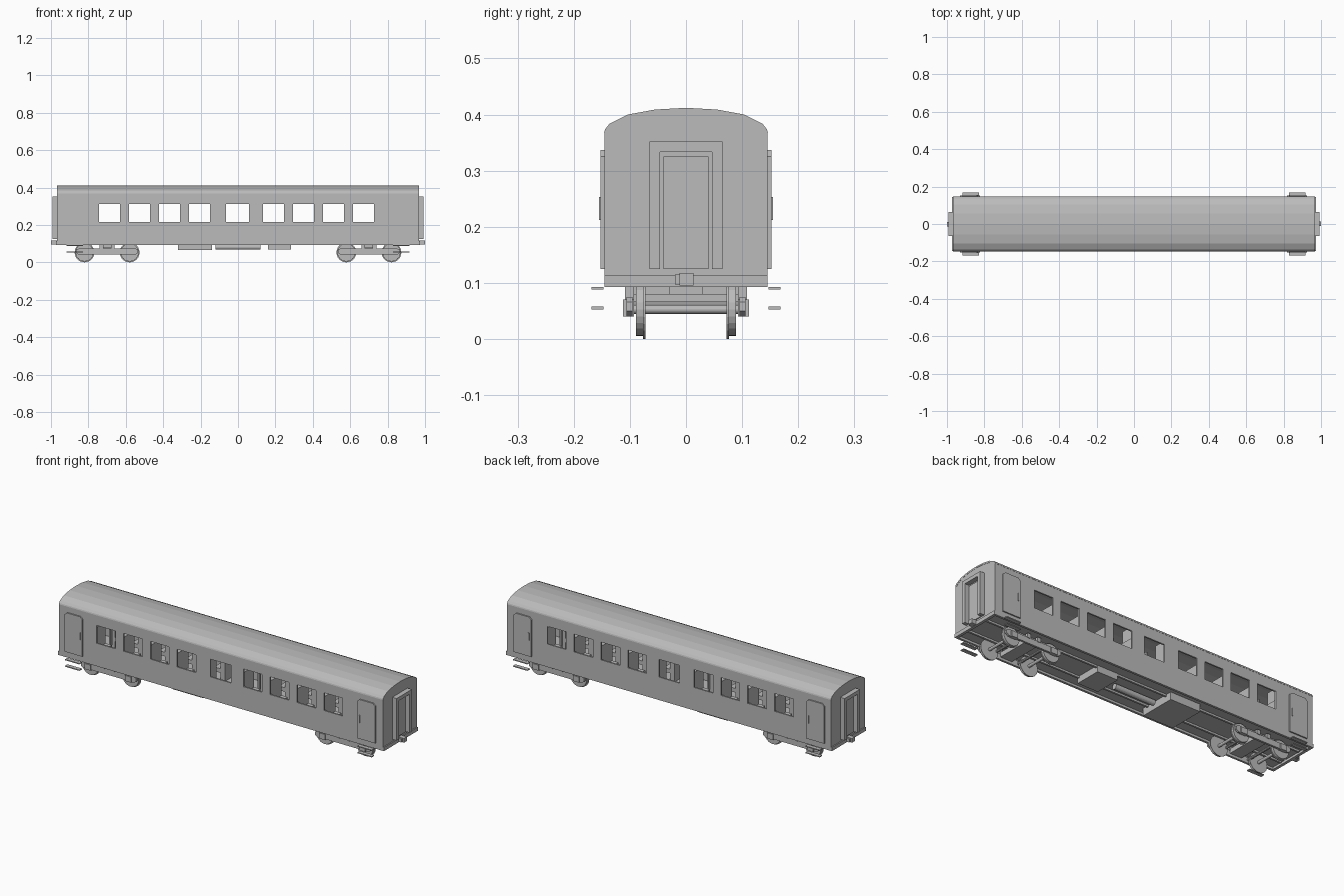
import bpy, bmesh, math
from mathutils import Matrix, Vector

if "Cube" in bpy.data.objects:
    bpy.data.objects.remove(bpy.data.objects["Cube"])

grey = bpy.data.materials.new("plain grey")
grey.diffuse_color = (0.5, 0.5, 0.5, 1)
grey.use_nodes = True
grey.node_tree.nodes["Principled BSDF"].inputs["Base Color"].default_value = grey.diffuse_color


def finish(name, bm):
    bmesh.ops.recalc_face_normals(bm, faces=bm.faces[:])
    me = bpy.data.meshes.new(name)
    bm.to_mesh(me)
    bm.free()
    me.materials.append(grey)
    ob = bpy.data.objects.new(name, me)
    bpy.context.collection.objects.link(ob)
    return ob


def add_box(bm, x0, x1, y0, y1, z0, z1):
    m = Matrix.Translation(((x0 + x1) / 2, (y0 + y1) / 2, (z0 + z1) / 2))
    m = m @ Matrix.Diagonal((abs(x1 - x0), abs(y1 - y0), abs(z1 - z0), 1))
    bmesh.ops.create_cube(bm, size=1, matrix=m)


def boxes(name, items):
    bm = bmesh.new()
    for b in items:
        add_box(bm, *b)
    return finish(name, bm)


def add_prism(bm, pts, axis, a, b):
    """Extrude a 2D profile along x (points are y,z) or y (points are x,z)."""
    def place(p, d):
        return Vector((d, p[0], p[1])) if axis == "x" else Vector((p[0], d, p[1]))
    f = bm.faces.new([bm.verts.new(place(p, a)) for p in pts])
    r = bmesh.ops.extrude_face_region(bm, geom=[f])
    move = place((0, 0), b - a)
    bmesh.ops.translate(bm, vec=move, verts=[v for v in r["geom"] if isinstance(v, bmesh.types.BMVert)])


def add_cyl(bm, c, r, length, axis, n=24):
    rot = Matrix.Rotation(math.pi / 2, 4, "Y" if axis == "x" else "X")
    bmesh.ops.create_cone(bm, cap_ends=True, segments=n, radius1=r, radius2=r, depth=length,
                          matrix=Matrix.Translation(c) @ rot)


L, W, T = 0.968, 0.145, 0.008
WIN = [(-.743, -.631), (-.583, -.47), (-.422, -.31), (-.262, -.15), (-.064, .059),
       (.134, .246), (.294, .406), (.455, .567), (.615, .727)]
Z0, Z1 = 0.217, 0.313

# side walls with window openings
walls = []
for s in (-1, 1):
    y0, y1 = s * (W - T), s * W
    walls += [(-L, L, y0, y1, 0.113, Z0), (-L, L, y0, y1, Z1, 0.368)]
    edges = [-L] + [e for w in WIN for e in w] + [L]
    for a, b in zip(edges[::2], edges[1::2]):
        walls.append((a, b, y0, y1, Z0, Z1))
boxes("side_walls", walls)

# curved roof shell
half = [(.146, .368), (.144, .374), (.136, .384), (.104, .4), (.055, .409)]
outer = half + [(0, .412)] + [(-y, z) for y, z in reversed(half)]
inner = [(y * 0.945, max(z - T, .368)) for y, z in reversed(outer)]
bm = bmesh.new()
add_prism(bm, outer + inner, "x", -L, L)
finish("roof", bm)

# end walls
bm = bmesh.new()
for s in (-1, 1):
    add_prism(bm, [(-W, .113)] + [(y * .99, z - .001) for y, z in reversed(outer)] + [(W, .113)],
              "x", s * (L - T), s * (L - .001))
finish("end_walls", bm)

# floor and underframe beams
frame = [(-L, L, -W + .01, W - .01, .105, .113)]
for s in (-1, 1):
    frame += [(-.973, .973, s * (W - .012), s * W, .093, .113),
              (s * .958, s * .973, -W, W, .093, .113),
              (-.95, .95, s * .06, s * .07, .095, .106)]
boxes("underframe", frame)

# gangway hoods, end doors and couplers
hood, couplers, ends = [], [], []
for s in (-1, 1):
    a, b = s * .966, s * .993
    hood += [(a, b, -.065, -.046, .125, .352), (a, b, .046, .065, .125, .352),
             (a, b, -.046, .046, .333, .352)]
    ends.append((a, s * .972, -.04, .04, .125, .325))
    couplers += [(s * .96, s * 1.0, -s * .012, s * .013, .095, .118),
                 (s * .965, s * .99, -s * .02, -s * .012, .097, .115)]
boxes("gangway_hoods", hood)
boxes("end_doors", ends)
boxes("couplers", couplers)

# side doors, handles and entry steps
bm = bmesh.new()
handles, steps = [], []
for s in (-1, 1):
    for e in (-1, 1):
        x0, x1 = e * .821 - .003, e * .928 - .003
        d = e * .014
        prof = [(x0, .125), (x1, .125), (x1, .325), (x1 - d, .337), (x0 + d, .337), (x0, .325)]
        add_prism(bm, prof, "y", s * (W - .002), s * .152)
        hx = x0 + e * .014
        handles.append((hx - .003, hx + .003, s * .151, s * .155, .212, .253))
        for z in (.053, .088):
            steps.append((e * .83, e * .916, s * .147, s * .168, z, z + .005))
finish("side_doors", bm)
boxes("door_handles", handles)
boxes("entry_steps", steps)

# bogies: wheels, axles, side frames and bolsters
wheels, axles, frames, boxes_bm = (bmesh.new() for _ in range(4))
for e in (-1, 1):
    c = e * .70
    for x in (c - .1205, c + .1205):
        add_cyl(axles, (x, 0, .053), .008, .2, "y", 12)
        for s in (-1, 1):
            add_cyl(wheels, (x, s * .0825, .053), .048, .013, "y")
            add_cyl(wheels, (x, s * .0745, .053), .053, .004, "y")
            add_box(boxes_bm, x - .018, x + .018, s * .093, s * .112, .04, .07)
    for s in (-1, 1):
        prof = [(c - .165, .05), (c - .15, .04), (c - .1, .042), (c + .1, .042), (c + .15, .04), (c + .165, .05),
                (c + .165, .066), (c + .15, .075), (c + .1, .073), (c - .1, .073), (c - .15, .075), (c - .165, .066)]
        add_prism(frames, prof, "y", s * .095, s * .106)
        for dx in (-.03, .03):
            add_box(boxes_bm, c + dx - .01, c + dx + .01, s * .093, s * .109, .07, .094)
    add_box(frames, c - .035, c + .035, -.097, .097, .055, .08)
    add_cyl(frames, (c - .075, 0, .06), .007, .19, "y", 10)
    add_cyl(frames, (c + .075, 0, .06), .007, .19, "y", 10)
    add_box(frames, c - .025, c + .025, -.03, .03, .08, .107)
finish("wheels", wheels)
finish("axles", axles)
finish("bogie_frames", frames)
finish("axle_boxes_and_springs", boxes_bm)

# equipment under the floor
boxes("battery_boxes", [(-.32, -.14, -.1, .1, .065, .106), (.16, .283, -.072, .072, .07, .106)])
bm = bmesh.new()
add_cyl(bm, (0, 0, .083), .015, .24, "x", 16)
finish("air_tank", bm)

# interior partitions with an aisle, and back-to-back seats
parts, seats = [], []
for x in (-.79, -.107, .097, .775):
    for s in (-1, 1):
        parts.append((x - .004, x + .004, s * .035, s * (W - T), .113, .368))
for x in (-.607, -.446, -.286, .27, .43, .591):
    for s in (-1, 1):
        seats += [(x - .018, x + .018, s * .04, s * .132, .113, .285),
                  (x - .055, x + .055, s * .04, s * .132, .15, .172)]
for x, d in ((-.781, 1), (-.116, -1), (.106, 1), (.766, -1)):
    for s in (-1, 1):
        seats += [(x, x + d * .018, s * .04, s * .132, .113, .285),
                  (x, x + d * .055, s * .04, s * .132, .15, .172)]
boxes("partitions", parts)
boxes("seats", seats)
